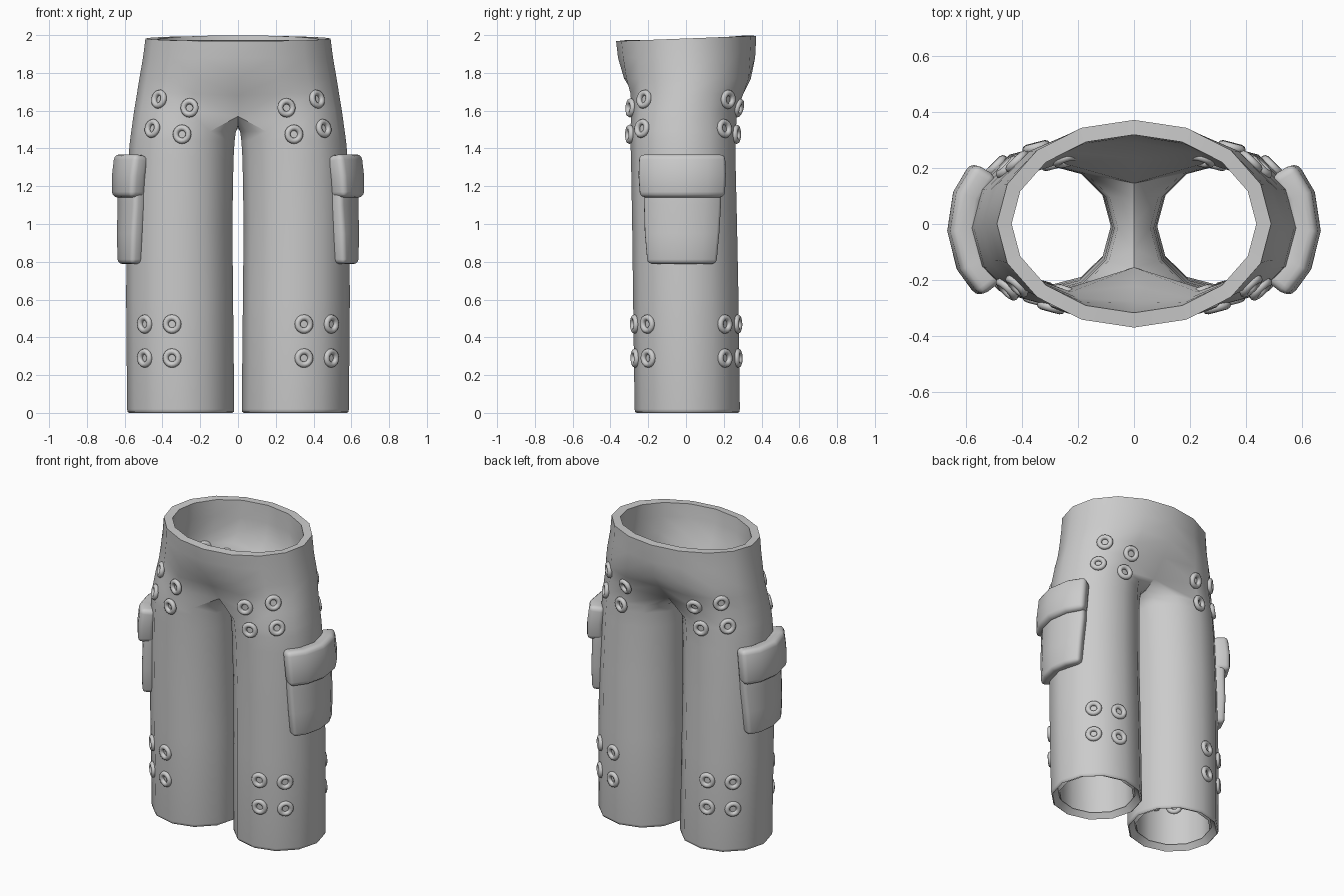
import bpy, bmesh, math
from mathutils import Vector
from mathutils.bvhtree import BVHTree

if "Cube" in bpy.data.objects:
    bpy.data.objects.remove(bpy.data.objects["Cube"])


def make_object(name, bm):
    mesh = bpy.data.meshes.new(name)
    bm.to_mesh(mesh)
    bm.free()
    ob = bpy.data.objects.new(name, mesh)
    bpy.context.collection.objects.link(ob)
    return ob


def finish(ob, deg=50):
    """Apply the modifiers, then smooth shade with sharp rims."""
    bpy.ops.object.select_all(action='DESELECT')
    ob.select_set(True)
    bpy.context.view_layer.objects.active = ob
    for m in list(ob.modifiers):
        bpy.ops.object.modifier_apply(modifier=m.name)
    bpy.ops.object.shade_smooth_by_angle(angle=math.radians(deg))


def leg_point(deg, xi, xo, yf, yb):
    a = math.radians(deg)
    return ((xi + xo) / 2 + (xo - xi) / 2 * math.cos(a),
            (yf + yb) / 2 + (yb - yf) / 2 * math.sin(a))


# ---- trousers: right half, mirrored, then given cloth thickness ----
bm = bmesh.new()
# height, half width, front y, back y, blend to leg shape, centre seam depth, seam drop
PELVIS = [(1.982, .49, -.37, .372, 0, 1, 0),
          (1.88, .503, -.36, .366, 0, 1, 0),
          (1.77, .522, -.338, .354, .15, .97, 0),
          (1.69, .535, -.308, .318, .4, .88, .01),
          (1.60, .55, -.295, .276, .7, .68, .03)]
rings = []
for z, rx, yf, yb, t, depth, drop in PELVIS:
    ring = []
    for i in range(9):
        a = math.radians(-90 + 22.5 * i)
        ex, ey = rx * math.cos(a), (yf + yb) / 2 + (yb - yf) / 2 * math.sin(a)
        lx, ly = leg_point(-120 + 30 * i, .01, rx, yf, yb)
        x, y, h = ex + (lx - ex) * t, ey + (ly - ey) * t, z
        if i in (0, 8):
            x, y, h = 0, ey * depth, z - drop
        if z == PELVIS[0][0]:
            h += .014 * y / .37
        ring.append(bm.verts.new((x, y, h)))
    rings.append(ring)
for up, lo in zip(rings, rings[1:]):
    for i in range(8):
        bm.faces.new((lo[i], lo[i + 1], up[i + 1], up[i]))

# crotch strip closes the pelvis ring into a leg loop
crotch = [bm.verts.new((0, y, z)) for y, z in ((.11, 1.525), (0, 1.508), (-.11, 1.525))]
upper = rings[-1] + crotch
# height, inner x, outer x, front y, back y
LEG = [(1.49, .011, .565, -.295, .264), (1.44, .018, .572, -.294, .262),
       (1.34, .024, .581, -.291, .262),
       (1.0, .03, .59, -.285, .27), (.6, .026, .592, -.28, .278),
       (.02, .02, .587, -.272, .285), (.006, .022, .585, -.27, .283),
       (0, .03, .577, -.262, .275)]
for z, *dims in LEG:
    lower = [bm.verts.new((*leg_point(-120 + 30 * i, *dims), z)) for i in range(12)]
    for i in range(12):
        j = (i + 1) % 12
        bm.faces.new((lower[i], lower[j], upper[j], upper[i]))
    upper = lower
trousers = make_object("trousers", bm)
m = trousers.modifiers.new("mirror", 'MIRROR')
m.merge_threshold = .001
m = trousers.modifiers.new("cloth", 'SOLIDIFY')
m.thickness = .053
m.offset = -1
finish(trousers)
# keep the hem on the ground
for v in trousers.data.vertices:
    v.co.z = max(v.co.z, 0)


# ---- cargo pockets: curved sheets wrapped on the outer thigh ----
def wrapped_panel(name, rows, thickness, bevel):
    """rows: height, start angle, end angle, base radius."""
    bm = bmesh.new()
    n = 4
    grid = []
    for z, a0, a1, r in rows:
        row = []
        for i in range(n + 1):
            a = math.radians(a0 + (a1 - a0) * i / n)
            row.append(bm.verts.new((.31 + r * math.cos(a), -.008 + r * math.sin(a), z)))
        grid.append(row)
    for up, lo in zip(grid, grid[1:]):
        for i in range(n):
            bm.faces.new((lo[i], lo[i + 1], up[i + 1], up[i]))
    ob = make_object(name, bm)
    m = ob.modifiers.new("thickness", 'SOLIDIFY')
    m.thickness = thickness
    m.offset = 1
    m = ob.modifiers.new("round", 'BEVEL')
    m.width = bevel
    m.segments = 3
    m.angle_limit = math.radians(45)
    m = ob.modifiers.new("mirror", 'MIRROR')
    m.use_mirror_merge = False
    finish(ob)


wrapped_panel("pocket", [(1.33, -47, 42, .25), (1.1, -46, 41, .25),
                         (.95, -44, 38, .255), (.79, -41, 35, .25)], .077, .025)
wrapped_panel("pocket_flap", [(1.36, -51, 45, .245), (1.25, -49, 43.5, .258),
                              (1.14, -47, 42, .258)], .1, .03)

# ---- eyelets: groups of four on hips and shins, front and back ----
dg = bpy.context.evaluated_depsgraph_get()
tree = BVHTree.FromObject(trousers, dg)
SPOTS = [(.415, 1.66), (.255, 1.615), (.45, 1.505), (.295, 1.475),
         (.348, .47), (.49, .47), (.348, .29), (.49, .29)]
count = 0
for x, z in SPOTS:
    for side in (-1, 1):
        for face in (-1, 1):
            p, nrm, _, _ = tree.ray_cast(Vector((x * side, face, z)), Vector((0, -face, 0)))
            for depth in (-.005, .05):      # outer ring and its inside twin
                bpy.ops.mesh.primitive_torus_add(
                    location=p - nrm * depth,
                    rotation=nrm.to_track_quat('Z', 'Y').to_euler(),
                    major_segments=16, minor_segments=8,
                    major_radius=.035, minor_radius=.016)
                ob = bpy.context.object
                count += 1
                ob.name = f"eyelet_{count}"
                finish(ob, 80)
